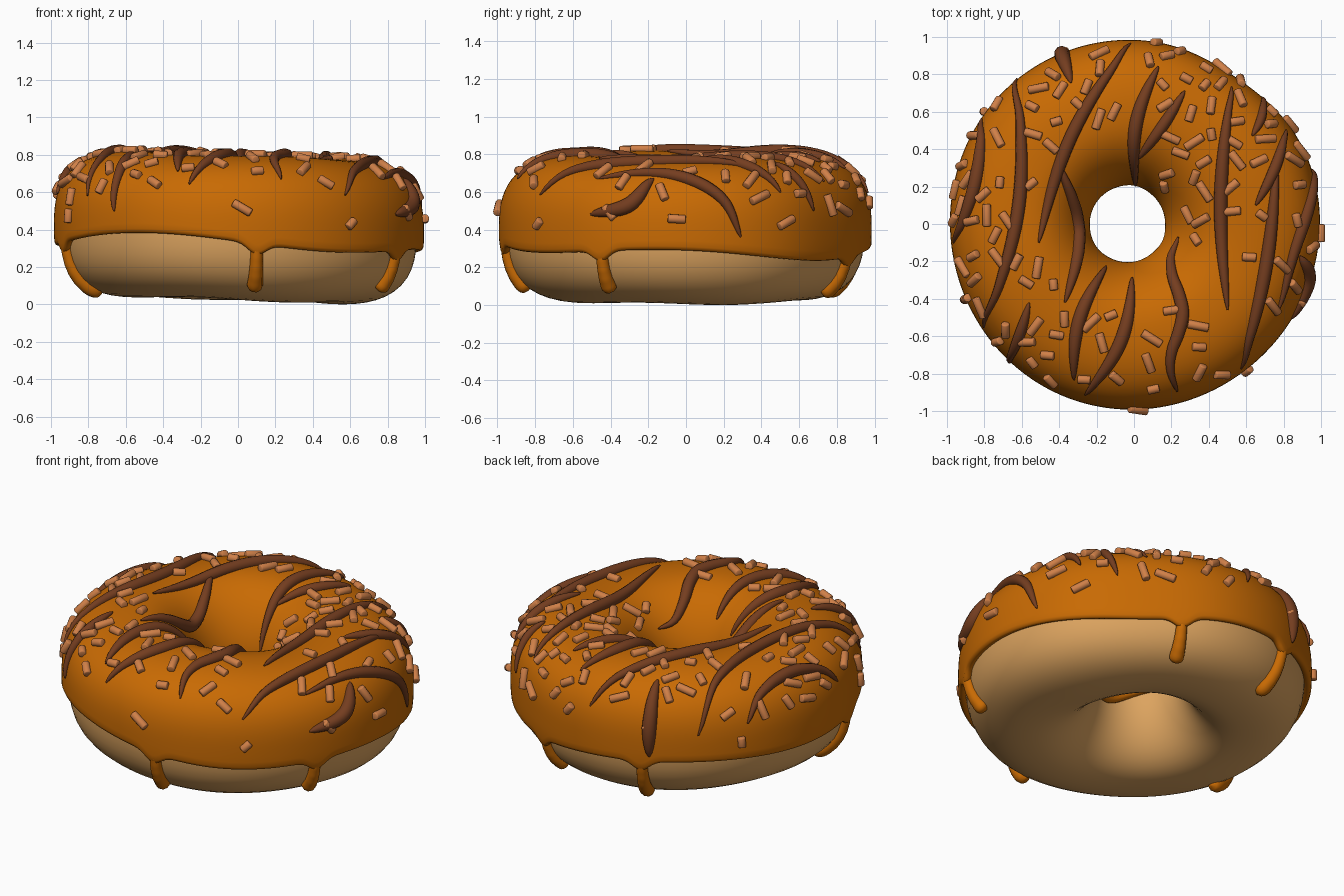
import bpy, bmesh, math, random
from mathutils import Vector, Matrix
from mathutils.bvhtree import BVHTree

if "Cube" in bpy.data.objects:
    bpy.data.objects.remove(bpy.data.objects["Cube"])

random.seed(7)
R, CZ = 0.59, 0.40


def material(name, r, g, b):
    m = bpy.data.materials.new(name)
    m.diffuse_color = (r, g, b, 1)
    m.use_nodes = True
    m.node_tree.nodes["Principled BSDF"].inputs["Base Color"].default_value = m.diffuse_color
    return m


DOUGH = material("baked dough", 0.72, 0.37, 0.115)
ICING = material("orange icing", 0.58, 0.145, 0.001)
CHOC = material("dark chocolate", 0.175, 0.047, 0.014)
SPRINKLE = material("copper sprinkle", 0.63, 0.215, 0.065)


def bump(th, deg, width):
    q = (math.degrees(th) - deg + 180) % 360 - 180
    return math.exp(-(q / width) ** 2)


def ring_point(th, t, off):
    """Point on the ring: th around the hole, t around the section."""
    c, s = math.cos(t), math.sin(t)
    a = (0.36 if c > 0 else 0.35 + 0.035 * math.cos(th)) + off
    b = 0.375 + off * (0.5 if s > 0 else 1)
    n = 2.25 + 0.38 * c
    rho = (abs(c / a) ** n + abs(s / b) ** n) ** (-1 / n)
    wob = 0.006 * math.sin(3 * th + 1) - 0.03 * bump(th, 55, 20)
    r = R + rho * c + wob * max(c, 0)
    z = CZ + rho * s - 0.02 * math.cos(th) + 0.006 * math.sin(4 * th) * s
    return Vector((r * math.cos(th), r * math.sin(th), z))


def add_object(name, bm, mat):
    me = bpy.data.meshes.new(name)
    bm.to_mesh(me)
    me.materials.append(mat)
    for p in me.polygons:
        p.use_smooth = True
    ob = bpy.data.objects.new(name, me)
    bpy.context.collection.objects.link(ob)
    return ob


def grid_ring(name, rows, nth, wrap, mat):
    """Skin a ring; rows(th) gives the section points. Returns a search tree."""
    bm = bmesh.new()
    cols = [[bm.verts.new(p) for p in rows(2 * math.pi * i / nth)] for i in range(nth)]
    m = len(cols[0])
    for i in range(nth):
        a, b = cols[i], cols[(i + 1) % nth]
        for j in range(m if wrap else m - 1):
            k = (j + 1) % m
            bm.faces.new((a[j], b[j], b[k], a[k]))
    bm.normal_update()
    tree = BVHTree.FromBMesh(bm)
    add_object(name, bm, mat)
    bm.free()
    return tree


# dough ring
dough = grid_ring("dough_ring",
                  lambda th: [ring_point(th, 2 * math.pi * j / 48, 0) for j in range(48)],
                  128, True, DOUGH)

# icing shell with a wavy rounded lip that dips at each drip
DRIPS = (-84, -28, 67, 110, 195)


def edge_z(th):
    z = 0.30 + 0.055 * math.cos(th + math.radians(140)) + 0.03 * math.cos(3 * th)
    z += 0.035 * bump(th, 82, 25)
    return z - sum(0.06 * bump(th, a, 3.8) for a in DRIPS)


def icing_rows(th):
    t0 = math.atan2(edge_z(th) + 0.02 * math.cos(th) - CZ, 0.385)
    t1 = math.radians(183 + 7 * math.sin(3 * th))
    lip = ((.03, -.01), (.005, .006), (0, .02), (.02, .033))
    return ([ring_point(th, t0 + d, off) for d, off in lip]
            + [ring_point(th, t0 + 0.06 + (t1 - t0 - 0.12) * j / 43, 0.039) for j in range(44)]
            + [ring_point(th, t1 - d, off) for d, off in reversed(lip)])


icing = grid_ring("icing_shell", icing_rows, 300, False, ICING)


def from_side(tree, deg, z):
    d = Vector((math.cos(math.radians(deg)), math.sin(math.radians(deg)), 0))
    up = Vector((0, 0, z))
    return tree.ray_cast(d * 2 + up, -d)[0] or tree.find_nearest(d * 0.9 + up)[0]


def from_above(tree, x, y):
    hit = tree.ray_cast(Vector((x, y, 2)), Vector((0, 0, -1)))[0]
    return hit or tree.find_nearest(Vector((x, y, 0.5)))[0]


def smooth_path(tree, c, lift, steps=8):
    """Smooth curve through the points c, laid on the surface."""
    c = [2 * c[0] - c[1]] + c + [2 * c[-1] - c[-2]]
    out = []
    for i in range(1, len(c) - 2):
        p0, p1, p2, p3 = c[i - 1:i + 3]
        for k in range(steps + (i == len(c) - 3)):
            u = k / steps
            q = 0.5 * (2 * p1 + (p2 - p0) * u + (2 * p0 - 5 * p1 + 4 * p2 - p3) * u * u
                       + (3 * p1 - p0 - 3 * p2 + p3) * u ** 3)
            loc, nor = tree.find_nearest(q)[:2]
            out.append(loc + nor * lift)
    return out


def tubes(name, strokes, mat):
    """strokes: (path, radius function of 0..1)."""
    cu = bpy.data.curves.new(name, 'CURVE')
    cu.dimensions = '3D'
    cu.bevel_depth = 1.0
    cu.bevel_resolution = 3
    cu.use_fill_caps = True
    cu.materials.append(mat)
    for path, rad in strokes:
        sp = cu.splines.new('POLY')
        sp.points.add(len(path) - 1)
        for i, p in enumerate(path):
            sp.points[i].co = (*p, 1)
            sp.points[i].radius = rad(i / (len(path) - 1))
        sp.use_smooth = True
    ob = bpy.data.objects.new(name, cu)
    bpy.context.collection.objects.link(ob)
    bpy.ops.object.select_all(action='DESELECT')
    ob.select_set(True)
    bpy.context.view_layer.objects.active = ob
    bpy.ops.object.convert(target='MESH')


# icing drips running down the side, swelling at the tip
def drip_radius(u):
    tip = math.sqrt(max(0.01, 1 - ((u - 0.82) / 0.18) ** 2)) if u > 0.82 else 1
    return (0.033 + 0.014 * u * u) * tip


drips = []
for a in DRIPS:
    top = edge_z(math.radians(a)) + 0.04
    levels = (top, (top + 0.07) / 2, 0.085 if a < 0 else 0.065)
    drips.append((smooth_path(dough, [from_side(dough, a, z) for z in levels], 0.008, 14),
                  drip_radius))
tubes("icing_drips", drips, ICING)


# chocolate drizzle: bowed strokes seen from above
def drizzle(path, r):
    return path, lambda u: r * (0.12 + 0.88 * math.sin(math.pi * u) ** 0.65)


def bowed(x0, y0, x1, y1, bow, wave=0.0):
    a, b = Vector((x0, y0)), Vector((x1, y1))
    side = Vector((y0 - y1, x1 - x0)).normalized()
    pts = []
    for k in range(9):
        u = k / 8
        p = a.lerp(b, u) + side * (bow * math.sin(math.pi * u) + wave * math.sin(3 * math.pi * u))
        pts.append(from_above(icing, p.x, p.y))
    return drizzle(smooth_path(icing, pts, 0.006, 4), min(0.036, 0.018 + 0.03 * (b - a).length))


strokes = [
    bowed(-.81, .56, -.96, -.10, .04), bowed(-.63, .78, -.80, -.55, .10),
    bowed(-.02, .96, -.51, -.10, -.08), bowed(-.41, .33, -.37, -.42, .09),
    bowed(.13, .84, .01, .21, -.06), bowed(.27, .71, .02, .35, .01),
    bowed(.52, .73, .50, -.46, -.045), bowed(.69, .68, .63, .47, .02),
    bowed(.81, .50, .65, .10, .02), bowed(.76, .33, .57, -.77, .04),
    bowed(.24, -.07, .23, -.89, -.01, -.035),
    bowed(-.01, -.29, -.26, -.91, .07), bowed(-.15, -.23, -.32, -.83, -.06),
    bowed(-.56, -.42, -.68, -.76, .01)]
# strokes lying on the outer side
for r, side in ((.034, ((-31, .67), (-12, .70), (2, .66), (12, .55), (17, .36))),
                (.042, ((-31, .48), (-18, .53), (-11, .67))),
                (.042, ((114, .76), (113, .55), (113, .36)))):
    strokes.append(drizzle(smooth_path(icing, [from_side(icing, *p) for p in side], 0.002), r))
tubes("chocolate_drizzle", strokes, CHOC)

# sprinkles: scattered by sector on top, plus a sparse band on the side
spots = [from_side(icing, k * 30 + random.uniform(-8, 8), random.uniform(.42, .66))
         for k in range(12)]


def scatter(a0, a1, r0, r1, count):
    for _ in range(600):
        a = math.radians(random.uniform(a0, a1))
        r = math.sqrt(random.uniform(r0 ** 2, r1 ** 2))
        p = from_above(icing, r * math.cos(a), r * math.sin(a))
        path_gap = min((p - q).length for path, _ in strokes for q in path)
        if count and path_gap > 0.05 and all((p - q).length > 0.09 for q in spots):
            spots.append(p)
            count -= 1


scatter(100, 160, .52, .97, 17)
scatter(160, 250, .53, .98, 29)
scatter(250, 330, .50, .95, 13)
scatter(25, 85, .45, .95, 24)
scatter(-30, 25, .50, .97, 11)
scatter(-15, 60, .24, .50, 8)

bm = bmesh.new()
for p in spots:
    loc, nor = icing.find_nearest(p)[:2]
    frame = nor.to_track_quat('Z', 'Y').to_matrix().to_4x4()
    spin = Matrix.Rotation(random.uniform(0, math.pi), 4, 'Z')
    lay = Matrix.Rotation(math.pi / 2 + random.uniform(-.1, .1), 4, 'X')
    bmesh.ops.create_cone(bm, cap_ends=True, segments=12, radius1=.023, radius2=.023,
                          depth=random.uniform(.06, .12),
                          matrix=Matrix.Translation(loc + nor * 0.009) @ frame @ spin @ lay)
sprinkles = add_object("sprinkles", bm, SPRINKLE)
bm.free()
bev = sprinkles.modifiers.new("rounded_ends", 'BEVEL')
bev.width = 0.006
bev.segments = 2
bev.limit_method = 'ANGLE'
bev.angle_limit = math.radians(50)
